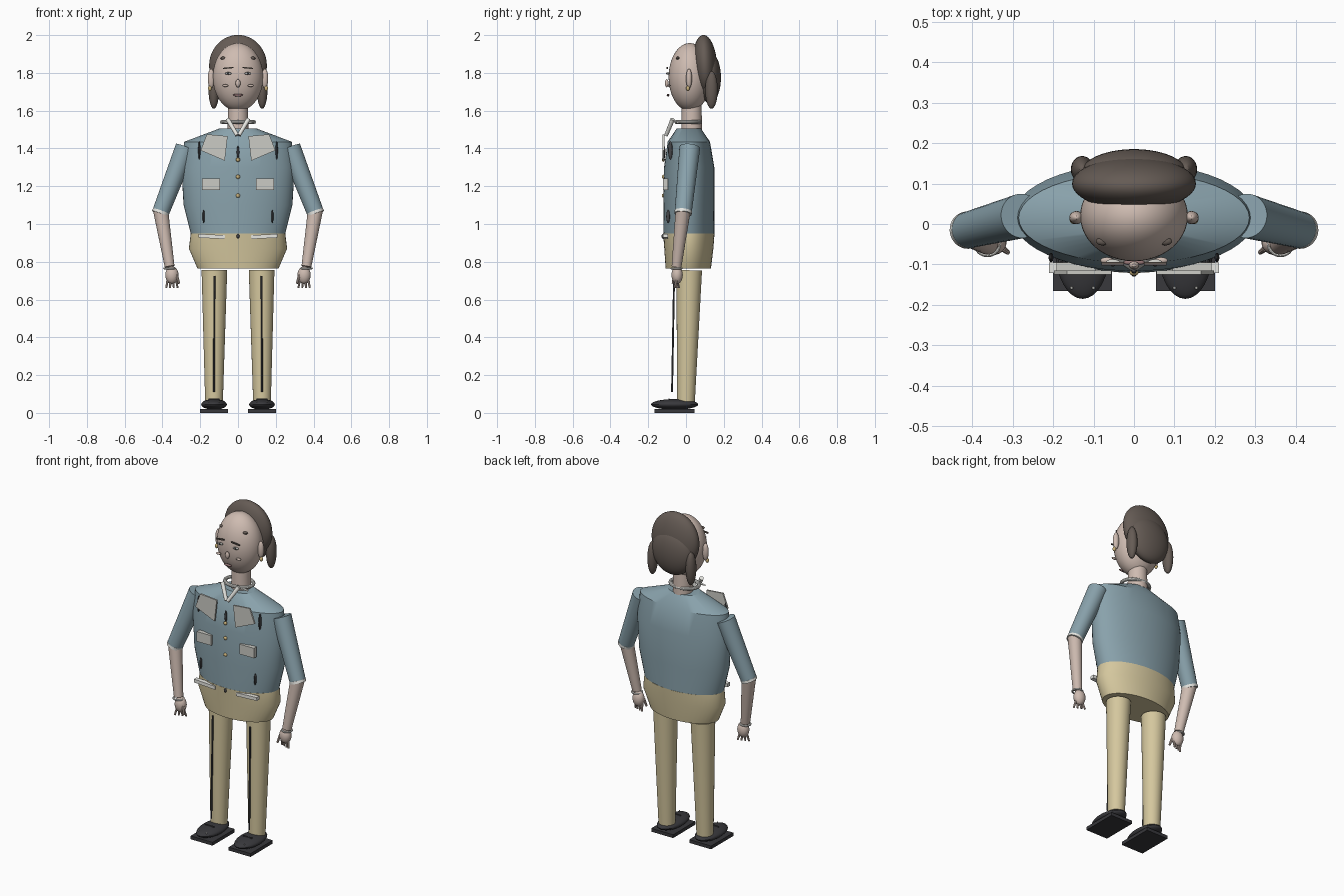
import bpy, bmesh
from math import sin, cos, pi, radians
from mathutils import Vector, Matrix

if "Cube" in bpy.data.objects:
    bpy.data.objects.remove(bpy.data.objects["Cube"])

COL = dict(shirt=(.25, .36, .41), skin=(.62, .50, .44), hair=(.13, .105, .09), pants=(.66, .57, .34),
           shoe=(.04, .04, .045), white=(.8, .8, .76), cream=(.6, .6, .56), dark=(.06, .06, .065),
           gold=(.6, .45, .2), lip=(.3, .18, .18))
MATS = {}
for key, c in COL.items():
    MATS[key] = bpy.data.materials.new(key)
    MATS[key].diffuse_color = (*c, 1)


def finish(name, bm, col):
    bmesh.ops.recalc_face_normals(bm, faces=bm.faces)
    me = bpy.data.meshes.new(name)
    bm.to_mesh(me)
    bm.free()
    ob = bpy.data.objects.new(name, me)
    me.materials.append(MATS[col])
    bpy.context.collection.objects.link(ob)
    return ob


def ball(name, loc, r, col, seg=32, rot=0):
    bm = bmesh.new()
    m = Matrix.Translation(loc) @ Matrix.Rotation(rot, 4, 'X') @ Matrix.Diagonal((*r, 1))
    bmesh.ops.create_uvsphere(bm, u_segments=seg, v_segments=seg // 2, radius=1, matrix=m)
    return finish(name, bm, col)


def box(name, loc, size, col, rot=(0, 0, 0)):
    bm = bmesh.new()
    m = Matrix.Translation(loc)
    for a, ax in zip(rot, 'XYZ'):
        m = m @ Matrix.Rotation(a, 4, ax)
    bmesh.ops.create_cube(bm, size=1, matrix=m @ Matrix.Diagonal((*size, 1)))
    return finish(name, bm, col)


def tube(name, a, b, r1, r2, col, seg=32):
    a, b = Vector(a), Vector(b)
    d = b - a
    bm = bmesh.new()
    m = Matrix.Translation((a + b) / 2) @ d.to_track_quat('Z', 'Y').to_matrix().to_4x4()
    bmesh.ops.create_cone(bm, cap_ends=True, segments=seg, radius1=r1, radius2=r2, depth=d.length, matrix=m)
    return finish(name, bm, col)


def loft(name, rings, col, seg=48):
    """Stacked ellipses: (z, centre y, half width, half depth)."""
    bm = bmesh.new()
    loops = [[bm.verts.new((rx * cos(2 * pi * i / seg), cy + ry * sin(2 * pi * i / seg), z))
              for i in range(seg)] for z, cy, rx, ry in rings]
    for p, q in zip(loops, loops[1:]):
        for i in range(seg):
            j = (i + 1) % seg
            bm.faces.new((p[i], p[j], q[j], q[i]))
    bm.faces.new(loops[0])
    bm.faces.new(loops[-1])
    return finish(name, bm, col)


def ring(name, loc, rx, ry, r, col, seg=40):
    bm = bmesh.new()
    n = 10
    v = [[bm.verts.new((loc[0] + (rx + r * cos(2 * pi * k / n)) * cos(2 * pi * i / seg),
                        loc[1] + (ry + r * cos(2 * pi * k / n)) * sin(2 * pi * i / seg),
                        loc[2] + r * sin(2 * pi * k / n))) for k in range(n)] for i in range(seg)]
    for i in range(seg):
        for k in range(n):
            a, b = (i + 1) % seg, (k + 1) % n
            bm.faces.new((v[i][k], v[a][k], v[a][b], v[i][b]))
    return finish(name, bm, col)


def plate(name, pts, y, t, col):
    """Flat upright panel from (x, z) points."""
    bm = bmesh.new()
    f = bm.faces.new([bm.verts.new((x, y, z)) for x, z in pts])
    ext = bmesh.ops.extrude_face_region(bm, geom=[f])['geom']
    bmesh.ops.translate(bm, vec=(0, t, 0), verts=[g for g in ext if isinstance(g, bmesh.types.BMVert)])
    return finish(name, bm, col)


# Torso and hips
loft("shirt_body", [(.95, .015, .25, .135), (1.10, .015, .288, .135), (1.30, .017, .30, .133),
                    (1.435, .015, .285, .112), (1.505, .015, .10, .065)], "shirt")
loft("trouser_hips", [(.765, .012, .215, .12), (.87, .015, .26, .13), (.95, .015, .25, .136)], "pants")

# Neck, head and hair
tube("neck", (0, .03, 1.50), (0, .03, 1.64), .055, .052, "skin")
ball("head", (0, .02, 1.778), (.133, .112, .18), "skin", 48)
ball("hair_cap", (0, .10, 1.838), (.153, .065, .163), "hair", 48, radians(3))
ball("hair_back", (0, .125, 1.775), (.132, .06, .135), "hair", 48)
ball("nose", (0, -.102, 1.745), (.013, .01, .022), "skin", 16)
ball("mouth", (0, -.095, 1.682), (.028, .007, .007), "lip", 16)

# Neckband, buttons and placket
ring("neckband", (0, .012, 1.54), .085, .064, .01, "white")
for z in (1.34, 1.25, 1.15):
    ball("shirt_button", (0, -.12, z), (.011, .008, .011), "gold", 16)
ball("placket_fold", (0, -.116, 1.38), (.007, .007, .035), "dark", 12)
ball("waist_button", (0, -.122, .935), (.008, .008, .012), "dark", 12)

for s, side in ((-1, "left"), (1, "right")):
    # Face and hair sides
    ball(side + "_hair_lock", (s * .128, .135, 1.71), (.028, .033, .10), "hair", 24)
    ball(side + "_hairline_tuft", (s * .078, -.043, 1.878), (.016, .01, .008), "hair", 16)
    ball(side + "_ear", (s * .142, .016, 1.77), (.018, .016, .052), "skin", 24)
    ball(side + "_earring", (s * .149, .01, 1.718), (.01, .01, .014), "gold", 16)
    box(side + "_brow", (s * .052, -.098, 1.826), (.055, .008, .007), "hair", (0, s * radians(6), 0))
    ball(side + "_eye", (s * .052, -.095, 1.797), (.018, .008, .007), "cream", 16)
    ball(side + "_pupil", (s * .052, -.101, 1.797), (.006, .004, .006), "dark", 12)
    ball(side + "_cheek", (s * .067, -.09, 1.733), (.016, .008, .007), "skin", 16)

    # Collar strips, lapels, pockets and folds
    tube(side + "_collar_strip", (s * .055, -.07, 1.555), (s * .005, -.105, 1.47), .012, .01, "white", 16)
    plate(side + "_collar_tip", [(s * .045, 1.545), (s * .10, 1.532), (s * .05, 1.532)], -.05, .012, "white")
    plate(side + "_lapel", [(s * .055, 1.465), (s * .165, 1.475), (s * .198, 1.39), (s * .07, 1.335)],
          -.125, .01, "cream")
    box(side + "_chest_pocket", (s * .143, -.108, 1.21), (.097, .026, .06), "cream")
    box(side + "_belt_strip", (s * .14, -.108, .934), (.14, .026, .02), "white", (0, s * radians(-3), 0))
    ball(side + "_upper_fold", (s * .205, -.083, 1.39), (.006, .012, .05), "dark", 12)
    ball(side + "_lower_fold", (s * .182, -.095, 1.04), (.006, .01, .035), "dark", 12)

    # Arm
    elbow, wrist = (s * .41, -.015, 1.06), (s * .362, -.05, .775)
    tube(side + "_sleeve", (s * .277, .02, 1.405), elbow, .055, .045, "shirt")
    tube(side + "_sleeve_hem", (s * .407, -.0142, 1.068), (s * .412, -.0155, 1.054), .046, .046, "white")
    tube(side + "_forearm", (s * .41, -.015, 1.075), wrist, .04, .026, "skin")
    ring(side + "_bracelet", (s * .362, -.05, .765), .029, .027, .005, "white", 24)
    ball(side + "_hand", (s * .35, -.047, .73), (.035, .03, .047), "skin", 24)
    for i in range(4):
        x = .372 - i * .015
        tube(side + "_finger", (s * x, -.05, .705), (s * (x + .008 - i * .005), -.06 + i * .008, .662),
             .007, .005, "skin", 10)
    tube(side + "_thumb", (s * .325, -.06, .73), (s * .312, -.07, .685), .008, .006, "skin", 10)

    # Leg and shoe
    tube(side + "_trouser_leg", (s * .127, 0, .06), (s * .125, .017, .755), .047, .068, "pants")
    tube(side + "_trouser_crease", (s * .127, -.074, .11), (s * .125, -.063, .725), .005, .005, "dark", 10)
    box(side + "_sole", (s * .127, -.06, .01), (.146, .212, .02), "shoe")
    ball(side + "_shoe", (s * .127, -.06, .045), (.068, .125, .028), "shoe", 32)
    box(side + "_shoe_lace", (s * .127, -.09, .073), (.06, .006, .006), "dark")
    for e in (-.027, .027):
        ball(side + "_eyelet", (s * .127 + e, -.158, .06), (.004, .004, .004), "cream", 8)

# Smooth round parts, keep hard edges
bpy.ops.object.select_all(action='SELECT')
bpy.context.view_layer.objects.active = bpy.context.selected_objects[0]
bpy.ops.object.shade_smooth_by_angle(angle=radians(30))

for m in bpy.data.materials:
    if m.users and not m.is_grease_pencil:
        m.use_nodes = True
        m.node_tree.nodes["Principled BSDF"].inputs["Base Color"].default_value = m.diffuse_color
